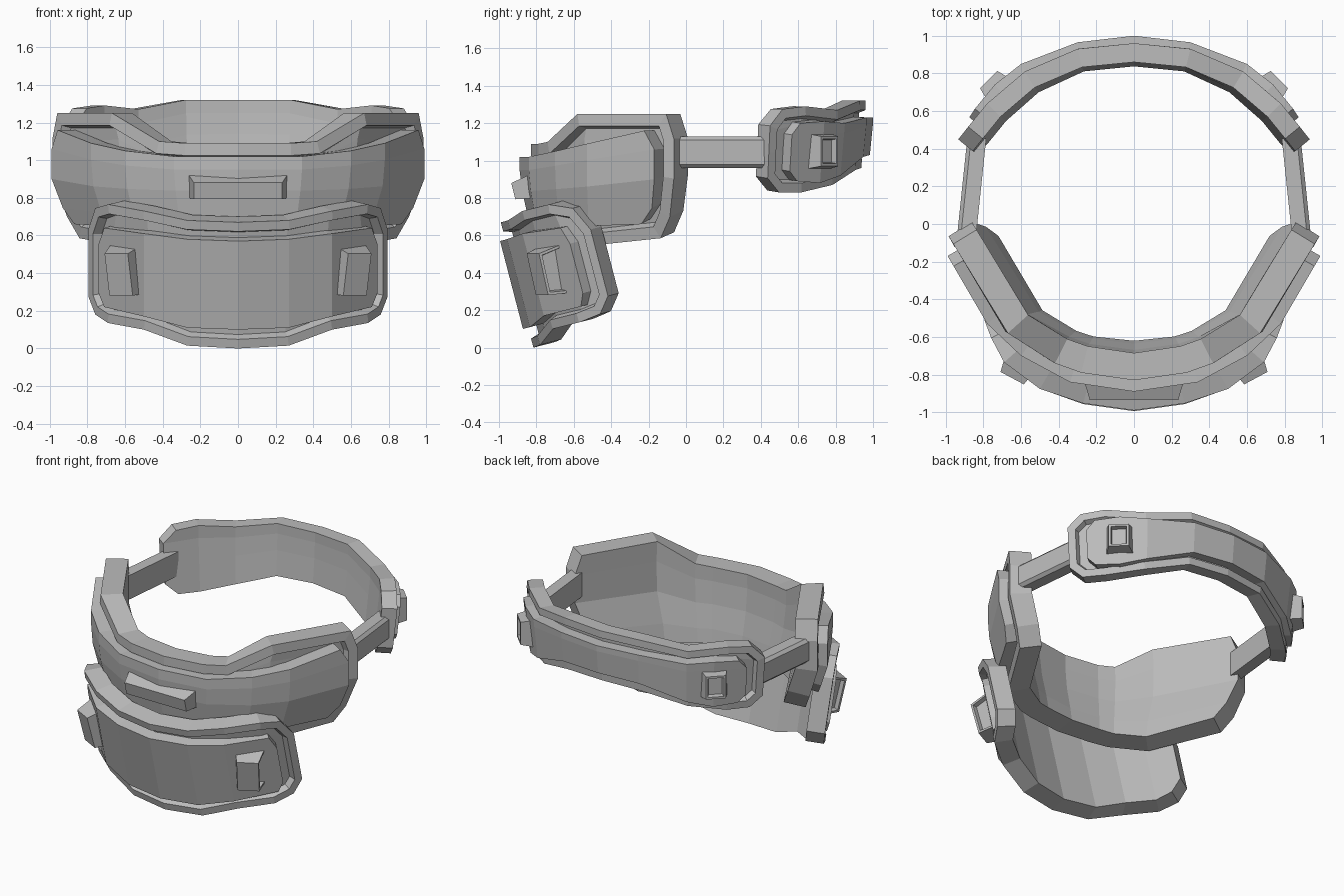
import bpy, bmesh
from math import radians
from mathutils import Matrix, Vector

cube = bpy.data.objects.get("Cube")
if cube:
    bpy.data.objects.remove(cube, do_unlink=True)

grey = bpy.data.materials.new("plain grey")
grey.use_nodes = True
grey.diffuse_color = (0.5, 0.5, 0.5, 1)
grey.node_tree.nodes["Principled BSDF"].inputs["Base Color"].default_value = grey.diffuse_color


def finish(name, bm):
    bmesh.ops.recalc_face_normals(bm, faces=bm.faces[:])
    mesh = bpy.data.meshes.new(name)
    bm.to_mesh(mesh)
    bm.free()
    mesh.materials.append(grey)
    ob = bpy.data.objects.new(name, mesh)
    bpy.context.collection.objects.link(ob)
    return ob


def plate(name, half, thick, lean, chamfer=0.3, rim=0, depth=0):
    """Curved plate: half = (x, y, top, bottom) from the middle to one end."""
    cols = []
    for i, (x, y, top, bottom) in enumerate(half):
        col = []
        for f in (0, 0.2, 0.52, 0.83, 1):
            px, py = x, y
            if i == len(half) - 1 and f in (0, 1):   # clipped end corners
                px += (half[i - 1][0] - x) * chamfer
                py += (half[i - 1][1] - y) * chamfer
            col.append(lean(Vector((px, py, top + (bottom - top) * f))))
        cols.append(col)
    flip = Vector((-1, 1, 1))
    cols = [[p * flip for p in c] for c in cols[:0:-1]] + cols
    if half[0][1] > 0:
        cols.reverse()

    # outer sheet, then an offset inner sheet and the closing border
    bm = bmesh.new()
    grid = [[bm.verts.new(p) for p in c] for c in cols]
    outer = [bm.faces.new((a[j], a[j + 1], b[j + 1], b[j]))
             for a, b in zip(grid, grid[1:]) for j in range(len(a) - 1)]
    bm.normal_update()
    border = [(e.link_loops[0].vert, e.link_loops[0].link_loop_next.vert)
              for e in bm.edges if e.is_boundary]
    inner = {v: bm.verts.new(v.co - v.normal * thick) for v in bm.verts[:]}
    for f in outer:
        bm.faces.new([inner[v] for v in reversed(f.verts)])
    for a, b in border:
        bm.faces.new((b, a, inner[a], inner[b]))
    bm.normal_update()

    # raised rim around a sunken field
    if rim:
        bmesh.ops.inset_region(bm, faces=outer, thickness=rim, depth=0,
                               use_even_offset=True, use_boundary=True)
        bm.normal_update()
        bmesh.ops.inset_region(bm, faces=outer, thickness=0.015, depth=-depth,
                               use_even_offset=True, use_boundary=True)
    return finish(name, bm)


def clasp(name, loc, size, yaw=0, tilt=0, slot=None):
    """Tapered block facing -y before it is turned; slot = side with a recess."""
    bm = bmesh.new()
    bmesh.ops.create_cube(bm, size=1)
    for v in bm.verts:
        v.co *= Vector(size)
        if v.co.y < 0:
            v.co.x -= 0.03 * (1 if v.co.x > 0 else -1)
            v.co.z -= 0.02 * (1 if v.co.z > 0 else -1)
    bm.normal_update()
    if slot:
        face = [f for f in bm.faces if f.normal.dot(Vector(slot)) > 0.8]
        bmesh.ops.inset_region(bm, faces=face, thickness=0.02, depth=0)
        bmesh.ops.inset_region(bm, faces=face, thickness=0.008, depth=-0.03)
    turn = Matrix.Rotation(radians(yaw), 4, 'Z') @ Matrix.Rotation(radians(tilt), 4, 'X')
    bm.transform(Matrix.Translation(loc) @ turn)
    return finish(name, bm)


# how each group of plates leans with height
def narrow_below(p):
    t = max(0, min(1, (0.9 - p.z) / 0.32))
    return Vector((p.x * (1 - 0.125 * t),
                   p.y * (1 - 0.08 * t) - 0.04 * t * abs(p.x), p.z))


def slant(p):
    return Vector((p.x, p.y + 0.26 * (0.67 - p.z), p.z))


def slight(p):
    s = 1 - 0.1 * max(0, 1.2 - p.z)
    return Vector((p.x * s, p.y * s, p.z))


# upper front guard
plate("upper_front_frame",
      [(0, -.83, 1.09, .56), (.28, -.79, 1.09, .56), (.42, -.74, 1.1, .55),
       (.67, -.58, 1.25, .54), (.985, -.065, 1.25, .585)],
      0.145, narrow_below, 0.08, 0.065, 0.05)
plate("upper_front_panel",
      [(0, -.89, 1.02, .67), (.34, -.84, 1.02, .67), (.6, -.7, 1.05, .66),
       (.78, -.53, 1.09, .65), (.99, -.17, 1.16, .66)],
      0.11, narrow_below, 0.15)

# lower front guard
plate("lower_front_frame",
      [(0, -.99, .67, 0), (.27, -.95, .68, .015), (.5, -.86, .73, .1),
       (.69, -.71, .765, .135), (.795, -.52, .745, .18)],
      0.12, slant, 0.35, 0.05, 0.045)
plate("lower_front_panel",
      [(0, -1.02, .57, .1), (.27, -.98, .58, .11), (.5, -.89, .61, .17),
       (.74, -.65, .64, .22)],
      0.1, slant, 0.12)

# back guard
plate("back_frame",
      [(0, .96, 1.32, .96), (.3, .93, 1.32, .95), (.58, .81, 1.27, .87),
       (.78, .64, 1.29, .83), (.935, .45, 1.275, .83)],
      0.1, slight, 0.35, 0.05, 0.035)
plate("back_panel",
      [(0, 1.0, 1.23, 1.03), (.3, .965, 1.23, 1.02), (.6, .85, 1.2, .92),
       (.74, .74, 1.21, .88), (.88, .57, 1.2, .89)],
      0.1, slight, 0.25)

# front bar and mirrored clasps and straps
clasp("front_bar", (0, -.87, .85), (.53, .11, .13), 0, 14)
for s, side in ((1, "left"), (-1, "right")):
    clasp(side + "_lower_clasp", (s * .6, -.73, .41), (.2, .15, .27),
          s * 28, 14, (s, 0, 0))
    clasp(side + "_back_clasp", (s * .73, .725, 1.05), (.19, .12, .2),
          s * 135, 0, (0, -1, 0))
    bm = bmesh.new()
    bmesh.ops.create_cube(bm, size=1)
    bm.transform(Matrix.Diagonal((.1, .54, .17, 1)))
    long_edges = [e for e in bm.edges
                  if abs(e.verts[0].co.y - e.verts[1].co.y) > .1
                  and e.verts[0].co.x * s > 0]
    bmesh.ops.bevel(bm, geom=long_edges, offset=0.02, segments=1, affect='EDGES')
    bm.transform(Matrix.Translation((s * .863, .19, 1.045))
                 @ Matrix.Rotation(radians(6 * s), 4, 'Z'))
    finish(side + "_strap", bm)
